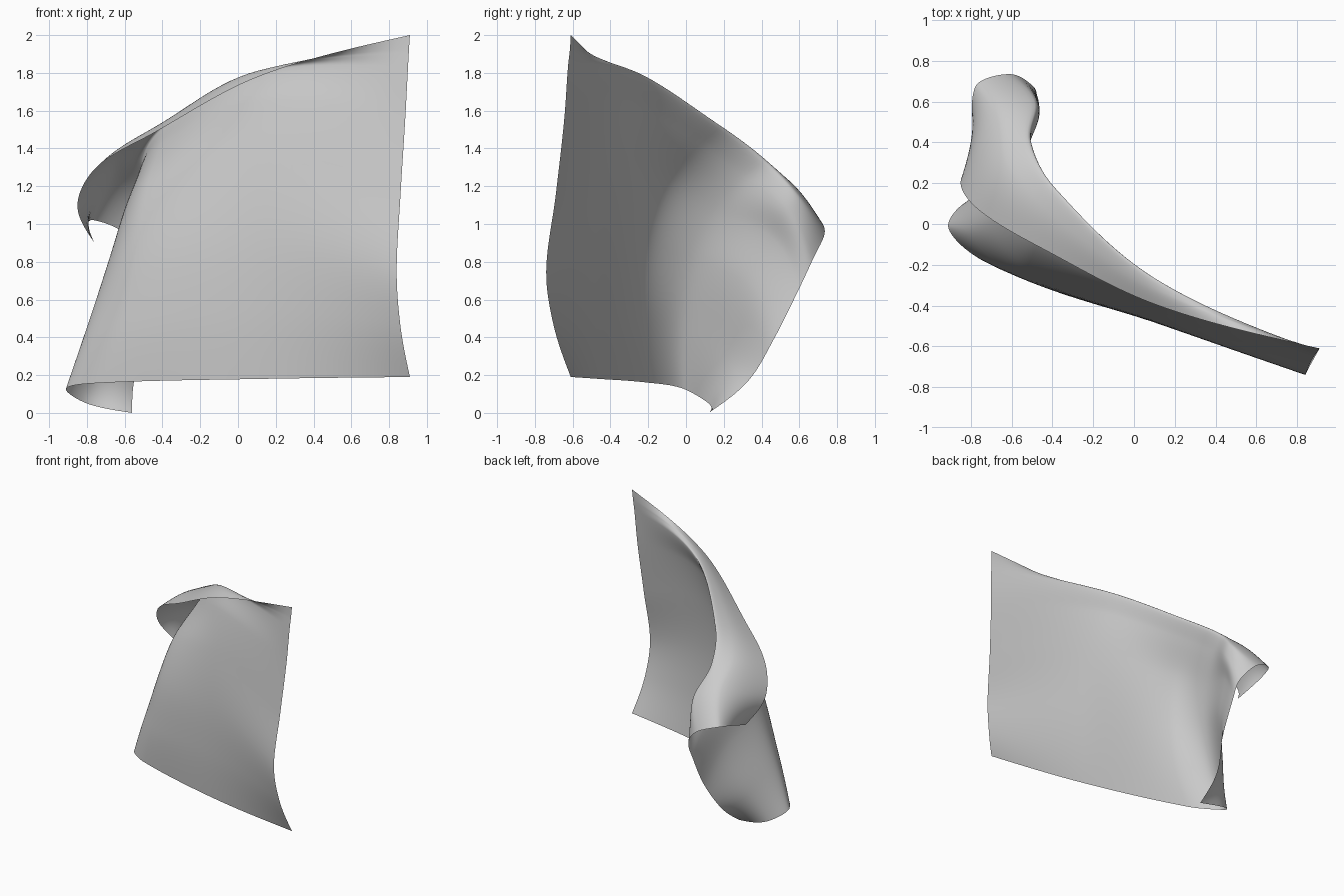
import bpy
from mathutils import Vector

if "Cube" in bpy.data.objects:
    bpy.data.objects.remove(bpy.data.objects["Cube"])

# Cloth profiles, each running from the bottom edge up over the ridge to the top edge
pinned_edge = [(.91, -.61, .19), (.86, -.70, .46), (.84, -.74, .75), (.86, -.69, 1.15),
               (.885, -.645, 1.55), (.90, -.625, 1.83), (.905, -.615, 1.92), (.91, -.61, 2.0)]
middle = [(.12, -.46, .18), (.10, -.48, .55), (.10, -.475, .95), (.10, -.42, 1.35),
          (.10, -.34, 1.65), (.10, -.265, 1.80), (.11, -.32, 1.81), (.12, -.40, 1.785)]
before_turn = [(-.70, -.20, .16), (-.60, -.24, .50), (-.53, -.215, .90), (-.48, -.11, 1.20),
               (-.41, .07, 1.42), (-.39, .18, 1.52), (-.43, .05, 1.52), (-.45, -.12, 1.48)]
turn = [(-.91, -.02, .13), (-.80, -.03, .45), (-.68, .03, .82), (-.605, .14, 1.06),
        (-.53, .30, 1.25), (-.51, .41, 1.345), (-.63, .28, 1.38), (-.75, .06, 1.30)]
curl = [(-.80, .12, .05), (-.72, .20, .33), (-.60, .30, .69), (-.53, .45, .93),
        (-.465, .53, 1.07), (-.49, .60, 1.15), (-.68, .52, 1.22), (-.85, .20, 1.10)]
free_edge = [(-.56, .12, 0), (-.55, .33, .17), (-.49, .47, .40), (-.48, .60, .66),
             (-.49, .67, .81), (-.61, .735, .96), (-.78, .67, 1.02), (-.76, .33, .90)]


def spline(points, steps):
    """Smooth curve through points, spaced by chord length."""
    p = [Vector(q) for q in points]
    h = [max((b - a).length, 1e-4) for a, b in zip(p, p[1:])]
    d = [(b - a) / k for a, b, k in zip(p, p[1:], h)]
    inner = [(p[i + 2] - p[i]) / (h[i] + h[i + 1]) for i in range(len(h) - 1)]
    m = [d[0] * 1.5 - inner[0] * .5] + inner + [d[-1] * 1.5 - inner[-1] * .5]
    out = []
    for i, k in enumerate(h):
        for j in range(steps):
            t = j / steps
            out.append(p[i] * (2*t**3 - 3*t**2 + 1) + p[i + 1] * (3*t**2 - 2*t**3)
                       + m[i] * k * (t**3 - 2*t**2 + t) + m[i + 1] * k * (t**3 - t**2))
    return out + [p[-1]]


# Loft the profiles into one open sheet
columns = [spline(c, 8) for c in (pinned_edge, middle, before_turn, turn, curl, free_edge)]
rows = [spline(r, 12) for r in zip(*columns)]
n = len(rows[0])
verts = [v for r in rows for v in r]
faces = [(i*n + j, (i + 1)*n + j, (i + 1)*n + j + 1, i*n + j + 1)
         for i in range(len(rows) - 1) for j in range(n - 1)]

mesh = bpy.data.meshes.new("cloth_sheet")
mesh.from_pydata(verts, [], faces)
mesh.update()
mesh.shade_smooth()
cloth = bpy.data.objects.new("cloth_sheet", mesh)
bpy.context.collection.objects.link(cloth)
